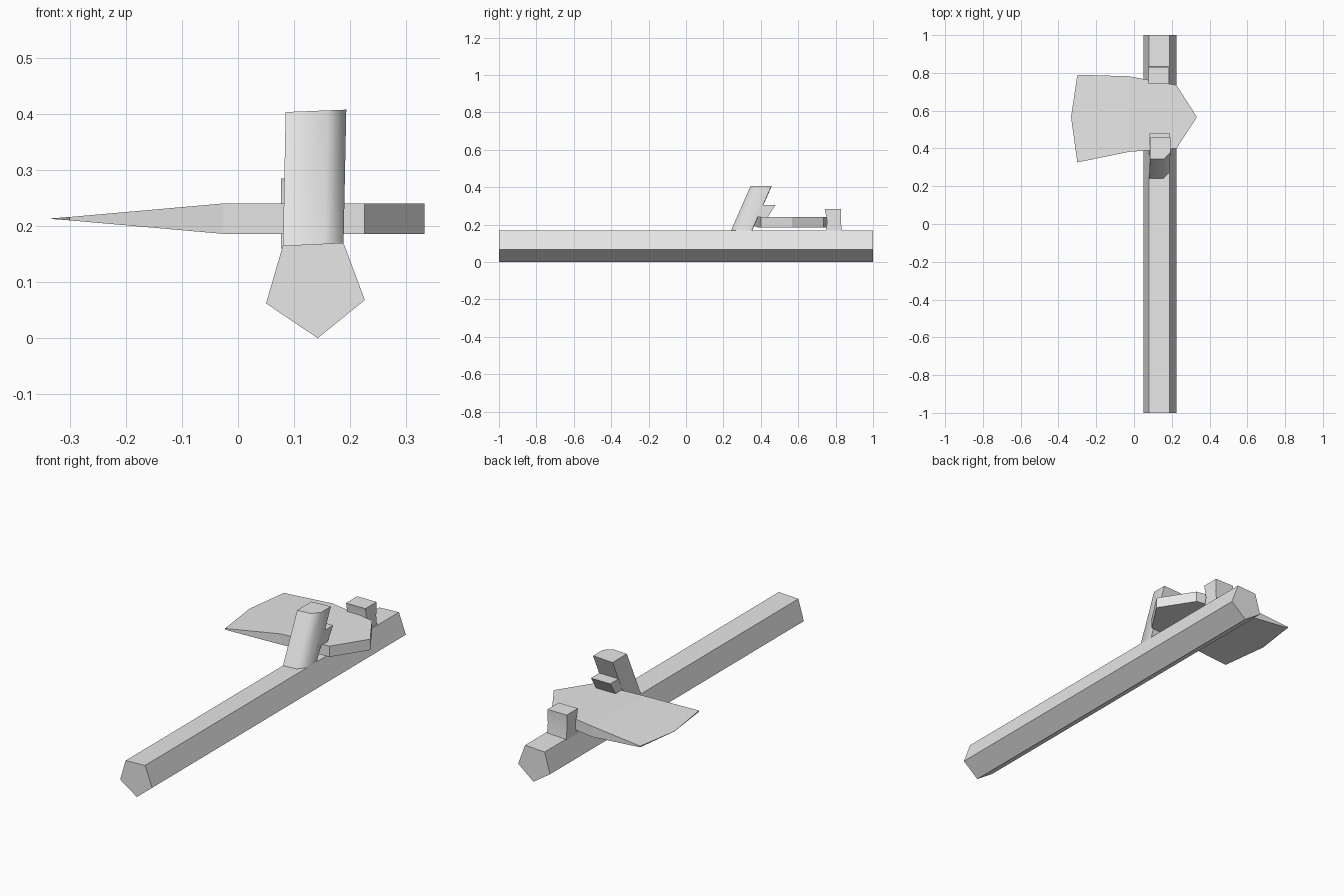
import bpy, bmesh, math

cube = bpy.data.objects.get("Cube")
if cube:
    bpy.data.objects.remove(cube)

grey = bpy.data.materials.new("stone grey")
grey.use_nodes = True
colour = (0.8, 0.8, 0.8, 1)
grey.diffuse_color = colour
grey.node_tree.nodes["Principled BSDF"].inputs["Base Color"].default_value = colour


def loft(name, rings, smooth=0):
    """Skin matching rings of points and cap both ends."""
    bm = bmesh.new()
    loops = [[bm.verts.new(p) for p in ring] for ring in rings]
    for a, b in zip(loops, loops[1:]):
        for i in range(len(a)):
            j = (i + 1) % len(a)
            bm.faces.new((a[i], a[j], b[j], b[i]))
    bm.faces.new(loops[0][::-1])
    bm.faces.new(loops[-1])
    bmesh.ops.recalc_face_normals(bm, faces=bm.faces)
    mesh = bpy.data.meshes.new(name)
    bm.to_mesh(mesh)
    bm.free()
    mesh.materials.append(grey)
    obj = bpy.data.objects.new(name, mesh)
    bpy.context.collection.objects.link(obj)
    if smooth:
        bpy.ops.object.select_all(action='DESELECT')
        obj.select_set(True)
        bpy.context.view_layer.objects.active = obj
        bpy.ops.object.shade_smooth_by_angle(angle=math.radians(smooth))
    return obj


# Handle: five-sided bar
section = [(0.142, 0), (0.226, 0.068), (0.188, 0.17), (0.08, 0.165), (0.05, 0.062)]
loft("handle", [[(x, y, z) for x, z in section] for y in (-1, 1)])


# Leaning front post with one chamfered corner
def post_ring(x, y, z):
    plan = [(0, 0), (0.075, 0), (0.108, 0.035), (0.108, 0.112), (0, 0.112)]
    return [(x + px, y + py, z + px * 0.04) for px, py in plan]


loft("front_post", [post_ring(0.08, 0.238, 0.16), post_ring(0.085, 0.345, 0.403)], 60)

# Short prong on the back of the front post
prong = [(0.36, 0.24), (0.437, 0.24), (0.478, 0.305), (0.38, 0.305)]
loft("prong", [[(x, y, z) for y, z in prong] for x in (0.083, 0.19)])


# Back post: waisted square peg
def peg_ring(y0, y1, z):
    return [(0.077, y0, z), (0.183, y0, z), (0.183, y1, z), (0.077, y1, z)]


loft("back_post", [peg_ring(0.745, 0.835, 0.16), peg_ring(0.755, 0.828, 0.215),
                   peg_ring(0.742, 0.83, 0.285)], 40)

# Axe head: thick body with a pointed butt, tapering to the cutting edge.
# Each station is x, front y, back y, half thickness.
stations = [(-0.333, 0.564, 0.568, 0.0005), (-0.30, 0.326, 0.79, 0.003),
            (-0.027, 0.382, 0.782, 0.027), (0.225, 0.40, 0.735, 0.027),
            (0.332, 0.564, 0.568, 0.027)]
mid = 0.213
loft("axe_head", [[(x, y0, mid - h), (x, y1, mid - h), (x, y1, mid + h), (x, y0, mid + h)]
                  for x, y0, y1, h in stations])
